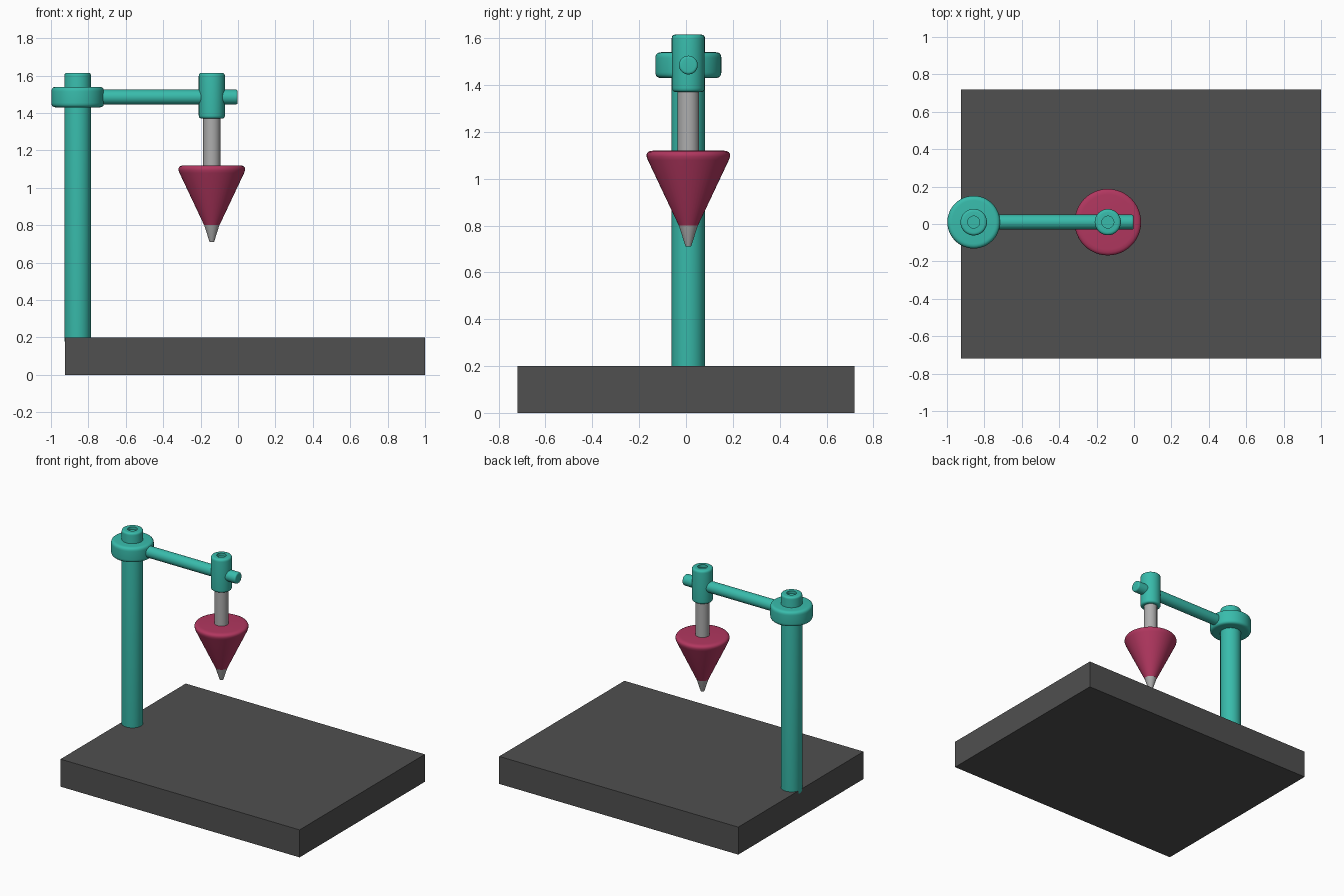
import bpy, bmesh, math
from mathutils import Vector, Matrix

cube = bpy.data.objects.get("Cube")
if cube:
    bpy.data.objects.remove(cube, do_unlink=True)


def material(name, rgb):
    m = bpy.data.materials.new(name)
    m.use_nodes = True
    m.diffuse_color = (*rgb, 1)
    m.node_tree.nodes["Principled BSDF"].inputs["Base Color"].default_value = (*rgb, 1)
    return m


TEAL = material("teal", (0.04, 0.50, 0.41))
CRIMSON = material("crimson", (0.44, 0.038, 0.115))
GREY = material("light_grey", (0.42, 0.42, 0.42))
DARK = material("dark_grey", (0.08, 0.08, 0.08))


def finish(name, bm, mat):
    bmesh.ops.recalc_face_normals(bm, faces=bm.faces)
    mesh = bpy.data.meshes.new(name)
    bm.to_mesh(mesh)
    bm.free()
    mesh.materials.append(mat)
    ob = bpy.data.objects.new(name, mesh)
    bpy.context.collection.objects.link(ob)
    bpy.ops.object.select_all(action='DESELECT')
    ob.select_set(True)
    bpy.context.view_layer.objects.active = ob
    bpy.ops.object.shade_smooth_by_angle(angle=math.radians(35))
    return ob


def rounded(points, steps=5):
    """Replace each (radius, height, fillet) corner by a smooth curve."""
    out = []
    for i, (r, z, f) in enumerate(points):
        p = Vector((r, z))
        if not f:
            out.append(p)
            continue
        a = p + (Vector(points[i - 1][:2]) - p).normalized() * f
        b = p + (Vector(points[i + 1][:2]) - p).normalized() * f
        for k in range(steps + 1):
            t = k / steps
            out.append(a * (1 - t) ** 2 + p * 2 * t * (1 - t) + b * t ** 2)
    return out


def lathe(name, profile, mat, x, y, z=0, turn=None, sides=48):
    bm = bmesh.new()
    verts = [bm.verts.new((p.x, 0, p.y)) for p in rounded(profile)]
    edges = [bm.edges.new(pair) for pair in zip(verts, verts[1:])]
    bmesh.ops.spin(bm, geom=verts + edges, cent=(0, 0, 0), axis=(0, 0, 1),
                   angle=2 * math.pi, steps=sides, use_merge=True)
    bmesh.ops.remove_doubles(bm, verts=bm.verts, dist=0.0001)
    if turn:
        bmesh.ops.transform(bm, matrix=turn, verts=bm.verts)
    ob = finish(name, bm, mat)
    ob.location = (x, y, z)
    return ob


def drum(radius, low, high, fillet, dimple=0):
    """Closed cylinder profile, optionally with a shallow hole in its top."""
    pts = [(0, low, 0), (radius, low, fillet), (radius, high, fillet)]
    if dimple:
        return pts + [(dimple, high, 0), (dimple, high - 0.02, 0), (0, high - 0.02, 0)]
    return pts + [(0, high, 0)]


POST_X, HEAD_X, Y = -0.857, -0.14, 0.01

# Base slab
bm = bmesh.new()
bmesh.ops.create_cube(bm, size=1)
bmesh.ops.scale(bm, vec=(1.925, 1.44, 0.2), verts=bm.verts)
finish("base", bm, DARK).location = (0.0375, 0, 0.1)

# Upright post with its collar
lathe("post", drum(0.071, 0.17, 1.615, 0.016, 0.032), TEAL, POST_X, Y)
lathe("collar", drum(0.141, 1.43, 1.54, 0.025), TEAL, POST_X, Y)

# Horizontal arm
lathe("arm", drum(0.04, 0, 0.855, 0.012), TEAL, POST_X, Y, 1.485,
      Matrix.Rotation(math.pi / 2, 4, 'Y'))

# Tool head, spindle and cone
lathe("head", drum(0.07, 1.37, 1.615, 0.018, 0.032), TEAL, HEAD_X, Y)
lathe("spindle", drum(0.046, 1.08, 1.40, 0), GREY, HEAD_X, Y)
lathe("cone", [(0, 0.80, 0), (0.041, 0.80, 0), (0.192, 1.12, 0.045), (0, 1.12, 0)],
      CRIMSON, HEAD_X, Y)
lathe("tip", [(0, 0.71, 0), (0.012, 0.71, 0.004), (0.041, 0.802, 0), (0, 0.802, 0)],
      GREY, HEAD_X, Y)
